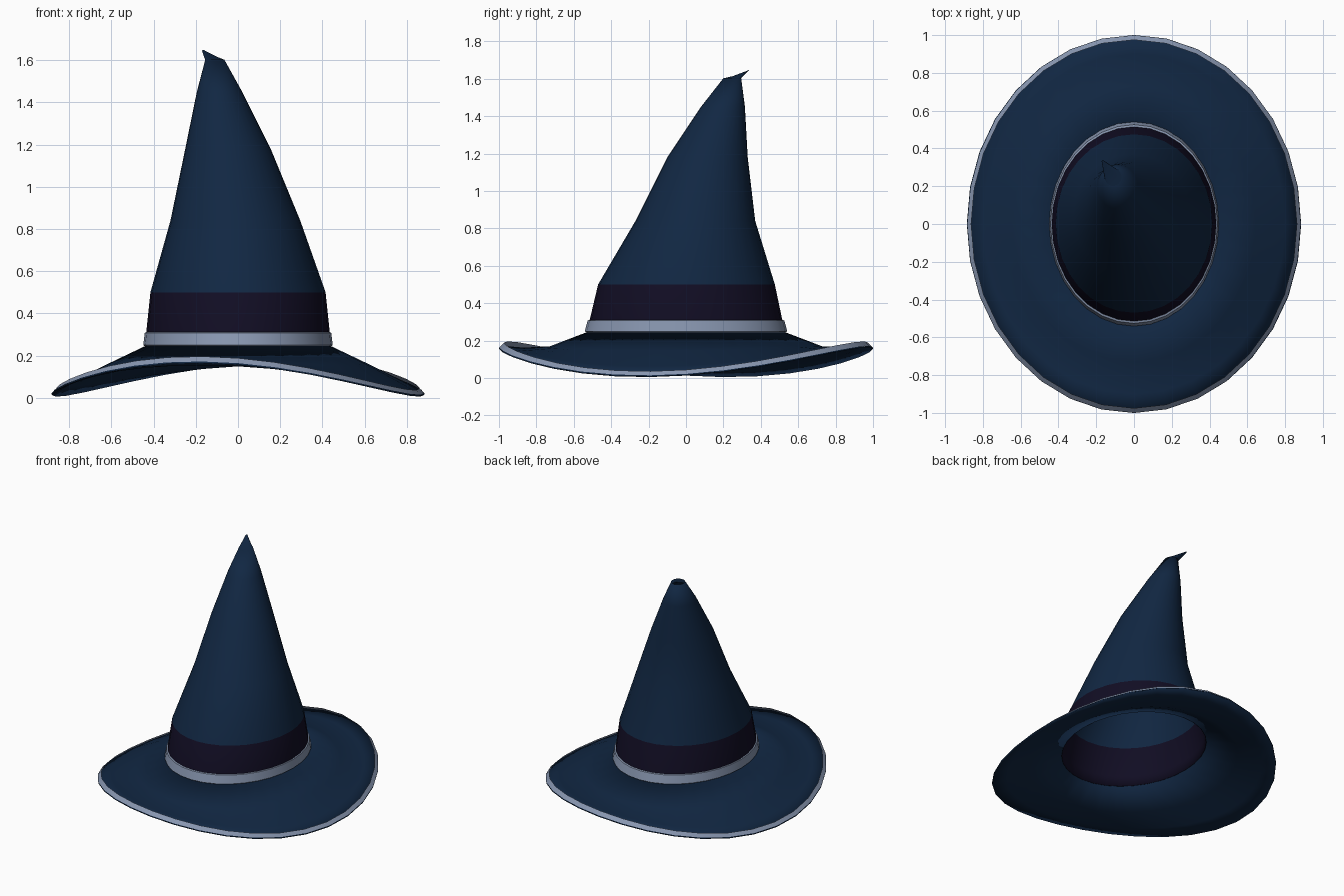
import bpy, bmesh, math

if "Cube" in bpy.data.objects:
    bpy.data.objects.remove(bpy.data.objects["Cube"])

SIDES = 32


def material(name, color):
    m = bpy.data.materials.new(name)
    m.diffuse_color = (*color, 1.0)
    m.use_nodes = True
    m.node_tree.nodes["Principled BSDF"].inputs["Base Color"].default_value = m.diffuse_color
    return m


BLUE = material("navy felt", (0.0055, 0.020, 0.055))
PURPLE = material("dark purple ribbon", (0.0055, 0.004, 0.017))
SILVER = material("silver blue trim", (0.25, 0.31, 0.44))


def loft(name, rings, mats, pick=lambda c: 0, cap=False, thickness=0.0):
    """Skin stacked elliptical rings given as functions of angle, listed upward."""
    bm = bmesh.new()
    loops = [[bm.verts.new(ring(2 * math.pi * i / SIDES)) for i in range(SIDES)]
             for ring in rings]
    for a, b in zip(loops, loops[1:]):
        for i in range(SIDES):
            j = (i + 1) % SIDES
            bm.faces.new((a[i], a[j], b[j], b[i]))
    if cap:
        bm.faces.new(loops[-1])
    for f in bm.faces:
        f.material_index = pick(f.calc_center_median())
    me = bpy.data.meshes.new(name)
    bm.to_mesh(me)
    bm.free()
    for m in mats:
        me.materials.append(m)
    ob = bpy.data.objects.new(name, me)
    bpy.context.collection.objects.link(ob)
    bpy.ops.object.select_all(action='DESELECT')
    ob.select_set(True)
    bpy.context.view_layer.objects.active = ob
    bpy.ops.object.shade_smooth_by_angle(angle=math.radians(35))
    if thickness:
        s = ob.modifiers.new("thickness", 'SOLIDIFY')
        s.thickness = thickness
        s.offset = -1
    return ob


def box_ring(x0, x1, y0, y1, z, tilt=0.0):
    """Ellipse filling the given extents, optionally rising towards the back."""
    cx, cy, rx, ry = (x0 + x1) / 2, (y0 + y1) / 2, (x1 - x0) / 2, (y1 - y0) / 2
    return lambda a: (cx + rx * math.cos(a), cy + ry * math.sin(a),
                      z + tilt * math.sin(a))


def wavy_ring(rx, ry, z, wave):
    """Ellipse raised at front and back and lowered at the sides, slightly twisted."""
    high = math.radians(90 - 13)
    return lambda a: (rx * math.cos(a), ry * math.sin(a),
                      z + wave * math.cos(2 * (a - high)))


# Crown: leaning cone, with the ribbon as its lowest coloured section
loft("crown", [
    box_ring(-.44, .44, -.53, .53, .24),
    box_ring(-.435, .435, -.515, .515, .31),
    box_ring(-.415, .415, -.47, .475, .50),
    box_ring(-.32, .295, -.27, .37, .84),
    box_ring(-.25, .155, -.10, .33, 1.18),
    box_ring(-.195, .02, .08, .315, 1.45),
    box_ring(-.155, -.065, .20, .295, 1.603),
], [BLUE, PURPLE], pick=lambda c: 1 if c.z < .5 else 0, thickness=.006)

# Small bent point on top of the crown
loft("crown_tip", [
    box_ring(-.155, -.065, .20, .295, 1.602),
    box_ring(-.162, -.105, .25, .312, 1.618, .004),
    box_ring(-.171, -.158, .325, .338, 1.645, .003),
], [BLUE], cap=True)

# Brim: wavy saddle, dipping before its edge
loft("brim", [
    wavy_ring(.885, 1.0, .092, .080),
    wavy_ring(.80, .90, .112, .050),
    wavy_ring(.645, .73, .158, .012),
    wavy_ring(.44, .53, .245, 0),
], [BLUE], thickness=.008)

# Piping standing on the brim edge
loft("brim_trim", [
    wavy_ring(.883, .998, .092, .080),
    wavy_ring(.862, .975, .116, .080),
], [SILVER])

# Silver band around the base of the crown
loft("hat_band", [
    box_ring(-.44, .44, -.53, .53, .243),
    box_ring(-.449, .449, -.541, .541, .250),
    box_ring(-.442, .442, -.526, .526, .308),
    box_ring(-.434, .434, -.514, .514, .311),
], [SILVER])
